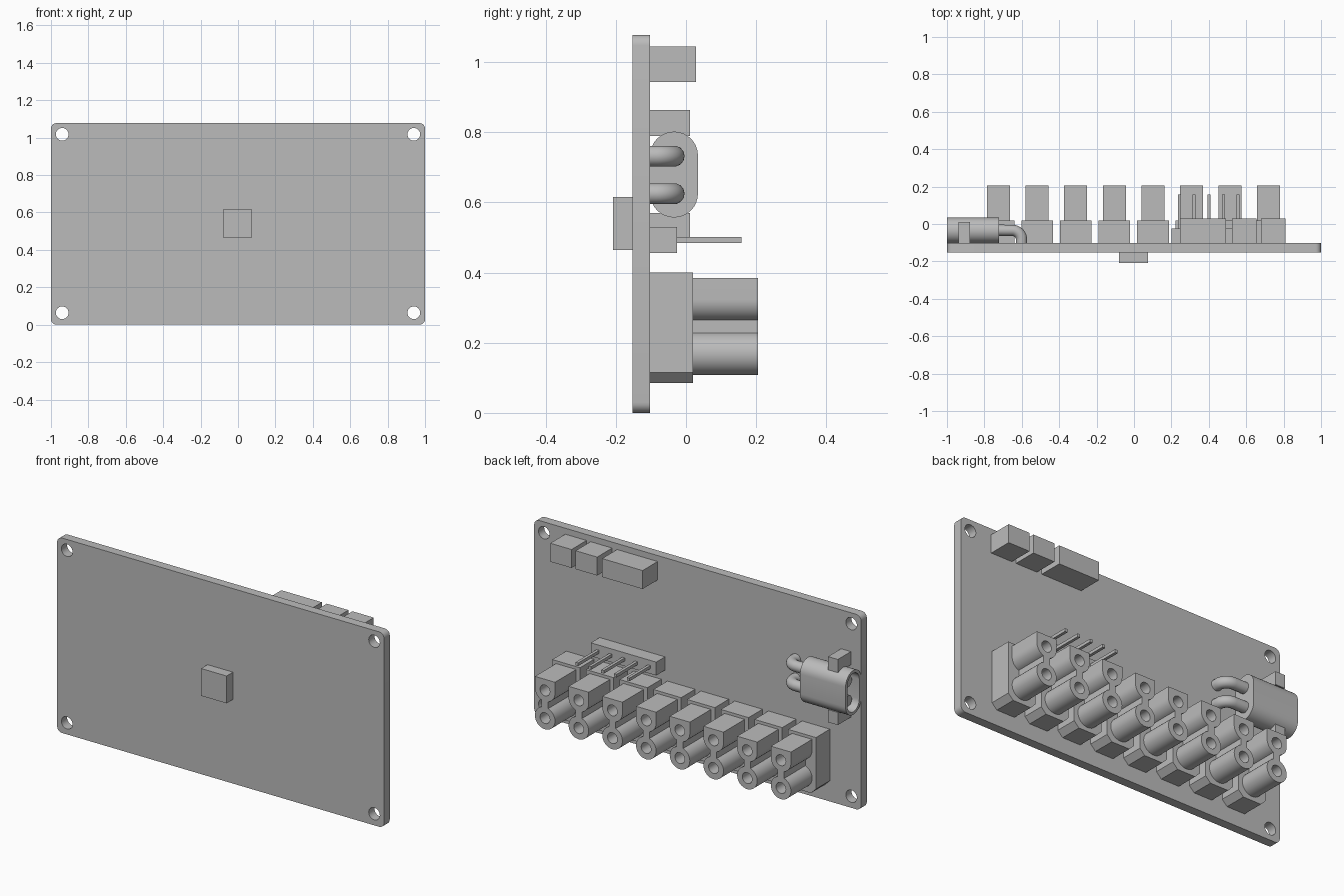
import bpy, bmesh, math

if "Cube" in bpy.data.objects:
    bpy.data.objects.remove(bpy.data.objects["Cube"])

grey = bpy.data.materials.new("plain grey")
grey.diffuse_color = (0.5, 0.5, 0.5, 1)
grey.use_nodes = True
grey.node_tree.nodes["Principled BSDF"].inputs["Base Color"].default_value = grey.diffuse_color
BACK = -0.102  # rear surface of the board, where the parts sit


def arc(cu, cv, r, a0, a1, n=12):
    """Points along an arc, angles in degrees."""
    return [(cu + r * math.cos(math.radians(a0 + (a1 - a0) * i / n)),
             cv + r * math.sin(math.radians(a0 + (a1 - a0) * i / n))) for i in range(n + 1)]


def circle(cu, cv, r, n=24):
    return arc(cu, cv, r, 0, 360, n)[:-1]


def capsule(cu, z0, z1, r):
    return arc(cu, z1 - r, r, 0, 180, 16) + arc(cu, z0 + r, r, 180, 360, 16)


def smooth(ob):
    bpy.ops.object.select_all(action='DESELECT')
    ob.select_set(True)
    bpy.context.view_layer.objects.active = ob
    bpy.ops.object.shade_smooth_by_angle(angle=math.radians(35))


def add(name, mesh):
    ob = bpy.data.objects.new(name, mesh)
    bpy.context.collection.objects.link(ob)
    return ob


def prism(name, loops, axis, a, b):
    """Extrude an outline (first loop) with through holes (other loops) along x or y."""
    bm = bmesh.new()
    edges = []
    for loop in loops:
        vs = [bm.verts.new((u, a, v) if axis == 'y' else (a, u, v)) for u, v in loop]
        edges += [bm.edges.new((vs[i - 1], vs[i])) for i in range(len(vs))]
    if len(loops) == 1:
        bm.faces.new(vs)
    else:
        bmesh.ops.triangle_fill(bm, use_beauty=True, edges=edges)
    new = bmesh.ops.extrude_face_region(bm, geom=bm.faces[:], use_keep_orig=True)
    d = (0, b - a, 0) if axis == 'y' else (b - a, 0, 0)
    bmesh.ops.translate(bm, vec=d, verts=[g for g in new['geom'] if isinstance(g, bmesh.types.BMVert)])
    bmesh.ops.recalc_face_normals(bm, faces=bm.faces[:])
    mesh = bpy.data.meshes.new(name)
    bm.to_mesh(mesh)
    bm.free()
    mesh.materials.append(grey)
    ob = add(name, mesh)
    smooth(ob)
    return ob


def box(name, x0, x1, y0, y1, z0, z1):
    return prism(name, [[(x0, z0), (x1, z0), (x1, z1), (x0, z1)]], 'y', y0, y1)


# Board with rounded corners and four mounting holes
c, top = 0.03, 1.078
outline = (arc(1 - c, top - c, c, 0, 90, 6) + arc(-1 + c, top - c, c, 90, 180, 6)
           + arc(-1 + c, c, c, 180, 270, 6) + arc(1 - c, c, c, 270, 360, 6))
holes = [circle(x, z, 0.034) for x in (-0.94, 0.94) for z in (0.064, 1.018)]
prism("board", [outline] + holes, 'y', -0.152, BACK)

# Chip on the front
box("front_chip", -0.08, 0.076, -0.208, -0.152, 0.465, 0.616)

# Sockets along the top edge
for i, (x0, x1) in enumerate([(0.245, 0.493), (0.523, 0.655), (0.68, 0.81)]):
    box(f"top_socket_{i}", x0, x1, BACK, 0.029, 0.943, 1.045)

# Pin header
box("pin_header", 0.20, 0.60, BACK, -0.025, 0.456, 0.53)
for i in range(5):
    x = 0.243 + i * 0.0785
    box(f"header_pin_{i}", x - 0.008, x + 0.008, -0.025, 0.158, 0.485, 0.502)

# Output plugs: base with clipped lower corners, and a twin barrel
# with a square-topped upper half, a round lower half and a web between
r, zu, zl, w = 0.0615, 0.3225, 0.169, 0.085
web = math.degrees(math.asin(0.02 / r))
barrel_outline = ([(-r, 0.384), (r, 0.384)] + arc(0, zu, r, 0, -90 + web, 10)
                  + arc(0, zl, r, 90 - web, -270 + web, 28) + arc(0, zu, r, -90 - web, -180, 10))
base_outline = [(-w, 0.4), (w, 0.4), (w, 0.115), (w - 0.03, 0.085), (-w + 0.03, 0.085), (-w, 0.115)]
plug_base = prism("plug_base", [base_outline], 'y', BACK, 0.02)
plug_barrel = prism("plug_barrel", [barrel_outline, circle(0, zu, 0.03), circle(0, zl, 0.03)],
                    'y', 0.02, 0.205)
for i in range(8):
    x = -0.724 + i * 0.2062
    for src in (plug_base, plug_barrel):
        ob = src if i == 0 else add(f"{src.name}_{i}", src.data)
        ob.location.x = x

# Power inlet: hollow capsule housing opening at the side, with a retaining block
py = -0.034
prism("inlet_housing", [capsule(py, 0.557, 0.802, 0.068), capsule(py, 0.573, 0.786, 0.052)],
      'x', -1.0, -0.722)
prism("inlet_floor", [capsule(py, 0.573, 0.786, 0.052)], 'x', -0.86, -0.722)
box("inlet_bracket_upper", -0.937, -0.877, BACK, 0.012, 0.79, 0.863)
box("inlet_bracket_lower", -0.937, -0.877, BACK, 0.012, 0.5, 0.57)

# Bent contact rods running from the board into the inlet
for i, z in enumerate((0.625, 0.732)):
    path = [(-0.601, BACK)] + arc(-0.651, py - 0.05, 0.05, 0, 90, 10) + [(-0.722, py), (-0.97, py)]
    cu = bpy.data.curves.new("contact_rod", 'CURVE')
    cu.dimensions = '3D'
    cu.bevel_depth = 0.03
    cu.bevel_resolution = 5
    cu.use_fill_caps = True
    sp = cu.splines.new('POLY')
    sp.points.add(len(path) - 1)
    for p, (x, y) in zip(sp.points, path):
        p.co = (x, y, z, 1)
    cu.materials.append(grey)
    ob = add(f"contact_rod_{i}", cu)
    bpy.ops.object.select_all(action='DESELECT')
    ob.select_set(True)
    bpy.context.view_layer.objects.active = ob
    bpy.ops.object.convert(target='MESH')
    smooth(bpy.context.view_layer.objects.active)
